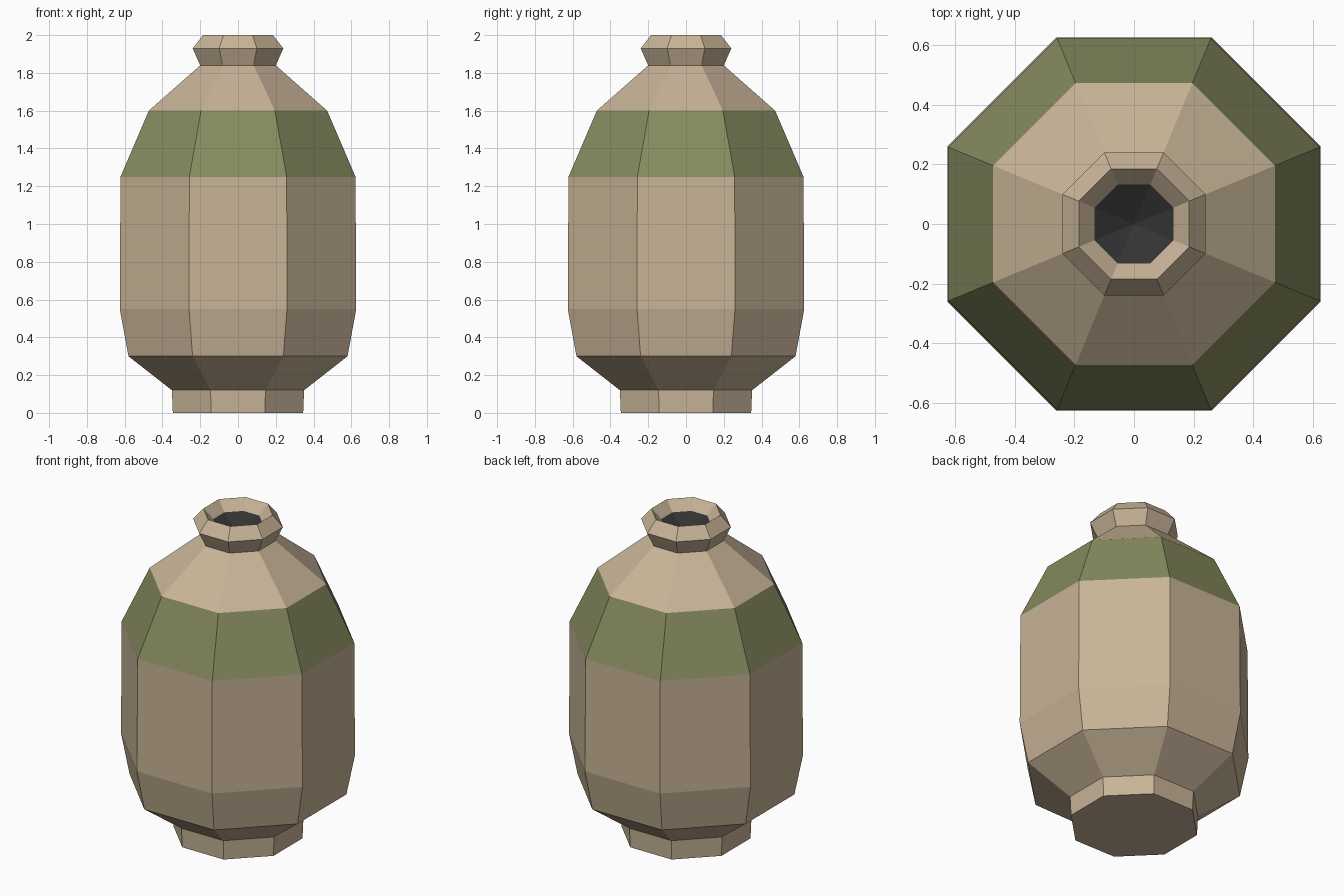
import bpy, bmesh, math

if "Cube" in bpy.data.objects:
    bpy.data.objects.remove(bpy.data.objects["Cube"])

SIDES = 8


def material(name, rgb):
    m = bpy.data.materials.new(name)
    m.diffuse_color = (*rgb, 1)
    m.use_nodes = True
    m.node_tree.nodes["Principled BSDF"].inputs["Base Color"].default_value = m.diffuse_color
    return m


tan = material("clay tan", (0.578, 0.456, 0.310))
green = material("olive green", (0.238, 0.254, 0.112))
dark = material("dark inside", (0.034, 0.034, 0.034))


def lathe(name, profile, mats, rule=None, cap_bottom=False):
    """Turn (flat-to-centre distance, z) points into an eight-sided part."""
    bm = bmesh.new()
    rings = []
    for d, z in profile:
        if d == 0:
            rings.append([bm.verts.new((0, 0, z))] * SIDES)
            continue
        r = d / math.cos(math.pi / SIDES)
        angles = [(i + 0.5) * 2 * math.pi / SIDES for i in range(SIDES)]
        rings.append([bm.verts.new((r * math.cos(a), r * math.sin(a), z)) for a in angles])
    for low, high in zip(rings, rings[1:]):
        for i in range(SIDES):
            j = (i + 1) % SIDES
            corners = [low[i], low[j], high[j], high[i]]
            bm.faces.new(list(dict.fromkeys(corners)))
    if cap_bottom:
        bm.faces.new(rings[0][::-1])
    if rule:
        for f in bm.faces:
            f.material_index = rule(f.calc_center_median().z)
    mesh = bpy.data.meshes.new(name)
    bm.to_mesh(mesh)
    bm.free()
    for m in mats:
        mesh.materials.append(m)
    obj = bpy.data.objects.new(name, mesh)
    bpy.context.collection.objects.link(obj)
    return obj


# Foot ring with closed underside
lathe("foot", [(0.345, 0), (0.35, 0.12)], [tan], cap_bottom=True)

# Body with a painted band below the shoulder
lathe("body", [(0.35, 0.12), (0.58, 0.30), (0.626, 0.55), (0.622, 1.25),
               (0.472, 1.60), (0.20, 1.84)],
      [tan, green], rule=lambda z: 1 if 1.25 < z < 1.6 else 0)

# Flared lip, folding inward at the top
lathe("lip", [(0.20, 1.84), (0.24, 1.93), (0.185, 2.0), (0.132, 1.94)], [tan])

# Dark mouth of the jar
lathe("mouth", [(0.132, 1.94), (0, 1.86)], [dark])
